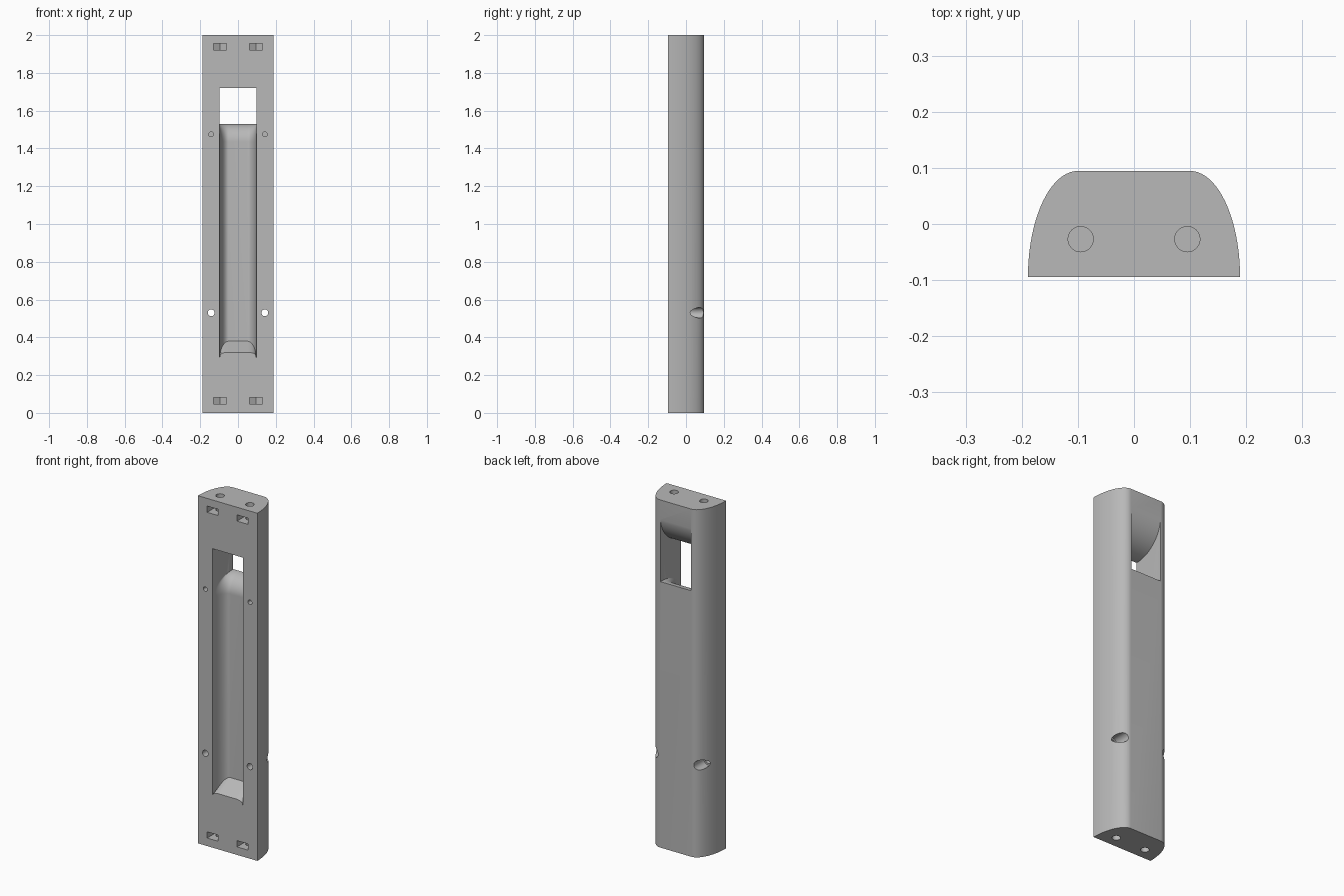
import bpy, bmesh, math

if "Cube" in bpy.data.objects:
    bpy.data.objects.remove(bpy.data.objects["Cube"])

D = 0.0945          # half thickness
W = 0.189           # half width
IN = 0.097          # half width of the inner channel
N = 20


def make(name, verts, faces):
    me = bpy.data.meshes.new(name)
    me.from_pydata(verts, [], faces)
    bm = bmesh.new()
    bm.from_mesh(me)
    bmesh.ops.recalc_face_normals(bm, faces=bm.faces)
    bm.to_mesh(me)
    bm.free()
    ob = bpy.data.objects.new(name, me)
    bpy.context.collection.objects.link(ob)
    return ob


def loft(name, rings):
    """Closed solid through rings of equal point count, with end caps."""
    n = len(rings[0])
    verts = [p for r in rings for p in r]
    faces = [list(range(n)), list(range((len(rings) - 1) * n, len(rings) * n))]
    for i in range(len(rings) - 1):
        for j in range(n):
            k = (j + 1) % n
            faces.append([i * n + j, i * n + k, (i + 1) * n + k, (i + 1) * n + j])
    return make(name, verts, faces)


def arch(half, flat, depth):
    """Half-width, half flat top, depth: points of an arch standing on y=-D."""
    right = [(flat + (half - flat) * math.sin(t), -D + depth * math.cos(t))
             for t in (i * math.pi / 2 / N for i in range(N + 1))]
    return [(-x, y) for x, y in reversed(right)] + right


def rod(name, x, z, r, y0, y1):
    """Cylinder along y."""
    c = [(x + r * math.cos(a), z + r * math.sin(a)) for a in
         (i * math.tau / 32 for i in range(32))]
    return loft(name, [[(u, y, v) for u, v in c] for y in (y0, y1)])


def post(name, x, y, r, z0, z1):
    """Cylinder along z."""
    c = [(x + r * math.cos(a), y + r * math.sin(a)) for a in
         (i * math.tau / 32 for i in range(32))]
    return loft(name, [[(u, v, z) for u, v in c] for z in (z0, z1)])


# Body: arch-shaped bar
outline = arch(W, 0.1, 2 * D)
body = loft("handle_body", [[(x, y, z) for x, y in outline] for z in (0, 2)])

# Channel: sloped floor, arched trough, ramp to the rear, rounded ceiling
R = 0.1905
Z0, Z1, RAMP, TOP = 0.285, 1.53, 1.435, 1.72


def channel_column(x, y0):
    pts = [(-0.15, Z0), (y0 - 0.0001, Z0 + y0 + D)]
    for i in range(N + 1):                       # ramp
        a = i * math.pi / 2 / N
        pts.append((D - (D - y0) * math.cos(a), RAMP + (Z1 - RAMP) * math.sin(a)))
    pts.append((0.15, Z1))
    arc = []
    for i in range(N + 1):                       # ceiling
        a = math.asin(2 * D / R) * i / N
        arc.append((-D + R * math.sin(a), TOP + R * (1 - math.cos(a))))
    pts.append((0.15, arc[-1][1]))
    pts += arc[::-1]
    pts.append((-0.15, TOP))
    return [(x, y, z) for y, z in pts]


cutters = [loft("channel_cutter",
                [channel_column(x, y) for x, y in arch(IN, 0.05, D)])]

for s in (-1, 1):
    # Screw holes: lower pair through with counterbore, upper pair blind
    cutters.append(rod("screw_cutter", s * 0.142, 0.53, 0.018, -0.15, 0.15))
    cutters.append(rod("counterbore_cutter", s * 0.142, 0.53, 0.028, 0.0, 0.16))
    cutters.append(rod("pilot_cutter", s * 0.142, 1.475, 0.013, -0.15, -0.02))
    # End bolt holes and nut slots with pointed bottoms
    for zc, a, b in ((0.064, -0.1, 0.13), (1.938, 1.87, 2.1)):
        cutters.append(post("bolt_cutter", s * 0.095, -0.027, 0.0225, a, b))
        slot = [(-0.035, -0.15), (0.035, -0.15), (0.035, -0.007),
                (0, 0.0135), (-0.035, -0.007)]
        cutters.append(loft("nut_cutter", [[(s * 0.095 + x, y, z) for x, y in slot]
                                           for z in (zc - 0.018, zc + 0.018)]))

# Cut everything out of the body
bpy.context.view_layer.objects.active = body
for c in cutters:
    c.hide_render = True
    m = body.modifiers.new("cut", 'BOOLEAN')
    m.operation = 'DIFFERENCE'
    m.solver = 'EXACT'
    m.object = c
    bpy.ops.object.modifier_apply(modifier=m.name)
for c in cutters:
    bpy.data.objects.remove(c, do_unlink=True)

# Colour and shading
mat = bpy.data.materials.new("plain grey")
mat.diffuse_color = (0.48, 0.48, 0.48, 1)
mat.use_nodes = True
mat.node_tree.nodes["Principled BSDF"].inputs["Base Color"].default_value = mat.diffuse_color
body.data.materials.clear()
body.data.materials.append(mat)
for p in body.data.polygons:
    p.material_index = 0
bpy.ops.object.select_all(action='DESELECT')
body.select_set(True)
bpy.ops.object.shade_smooth_by_angle(angle=math.radians(30))
